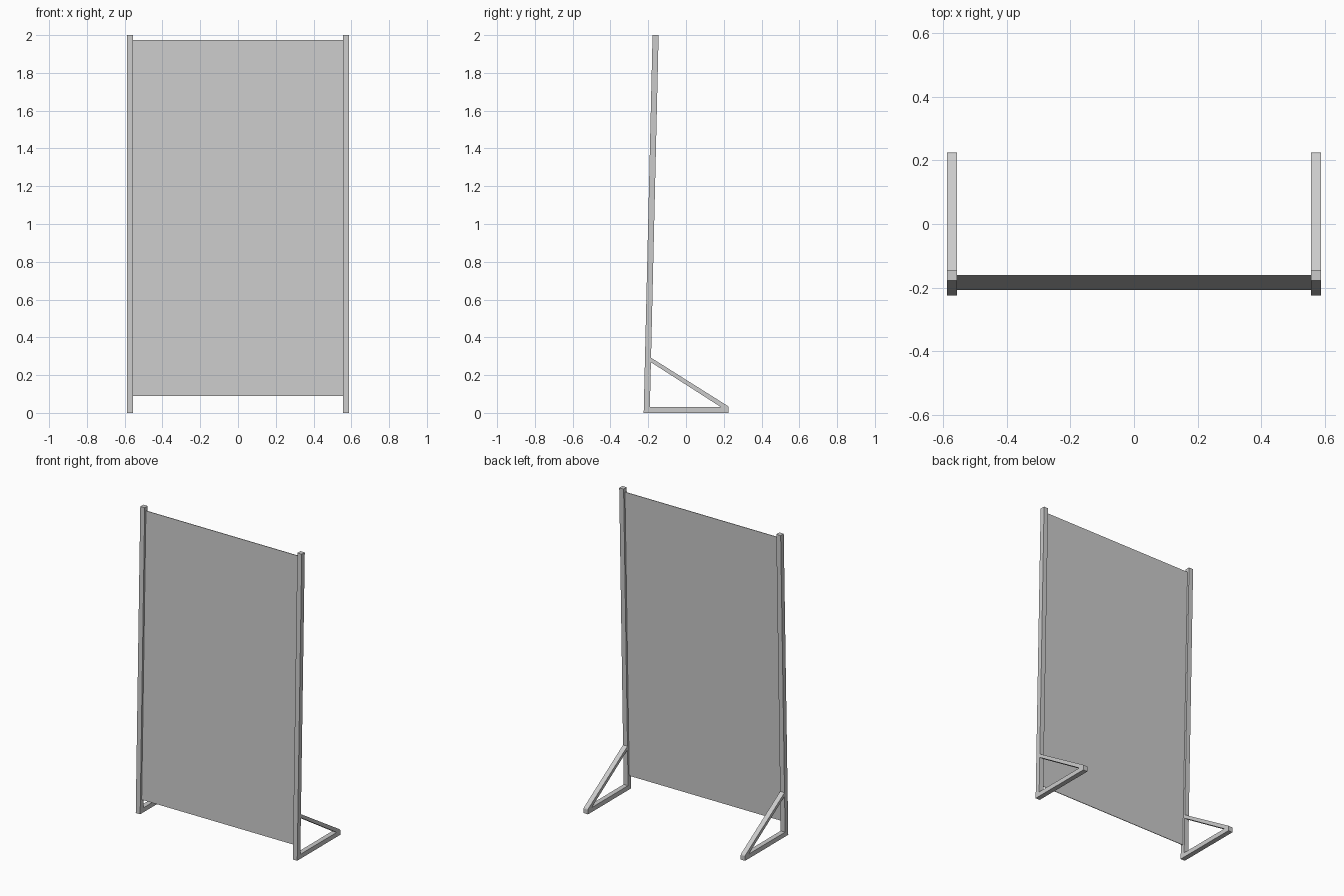
import bpy
import bmesh

if "Cube" in bpy.data.objects:
    bpy.data.objects.remove(bpy.data.objects["Cube"])

POST_IN, POST_OUT = 0.556, 0.588
LEAN = 0.047 / 2.0            # backward lean per unit of height
FRONT, BACK = -0.224, -0.192  # post faces at floor level


def lean(y, z):
    return (y + LEAN * z, z)


def extrude_profile(name, profile, x0, x1):
    """Extrude a closed (y, z) profile along x."""
    bm = bmesh.new()
    face = bm.faces.new([bm.verts.new((x0, y, z)) for y, z in profile])
    result = bmesh.ops.extrude_face_region(bm, geom=[face])
    verts = [g for g in result["geom"] if isinstance(g, bmesh.types.BMVert)]
    bmesh.ops.translate(bm, verts=verts, vec=(x1 - x0, 0, 0))
    bmesh.ops.recalc_face_normals(bm, faces=bm.faces)
    mesh = bpy.data.meshes.new(name)
    bm.to_mesh(mesh)
    bm.free()
    obj = bpy.data.objects.new(name, mesh)
    bpy.context.collection.objects.link(obj)
    return obj


def leaning_slab(y0, y1, z0, z1):
    return [lean(y0, z0), lean(y1, z0), lean(y1, z1), lean(y0, z1)]


# Side frames: leaning post, floor foot and diagonal brace
frame_parts = {
    "post": leaning_slab(FRONT, BACK, 0.0, 2.0),
    "foot": [lean(BACK, 0.0), (0.225, 0.0), (0.225, 0.03), lean(BACK, 0.03)],
    "brace": [lean(BACK, 0.268), (0.186, 0.03), (0.225, 0.03),
              (0.222, 0.036), lean(BACK, 0.292)],
}
for side, sign in (("left", -1), ("right", 1)):
    for part, profile in frame_parts.items():
        x0, x1 = sorted((sign * POST_IN, sign * POST_OUT))
        extrude_profile(f"{side}_{part}", profile, x0, x1)

# Thin panel held between the posts
mid = (FRONT + BACK) / 2
extrude_profile("screen_panel", leaning_slab(mid - 0.002, mid + 0.002, 0.09, 1.975),
                -POST_IN, POST_IN)
